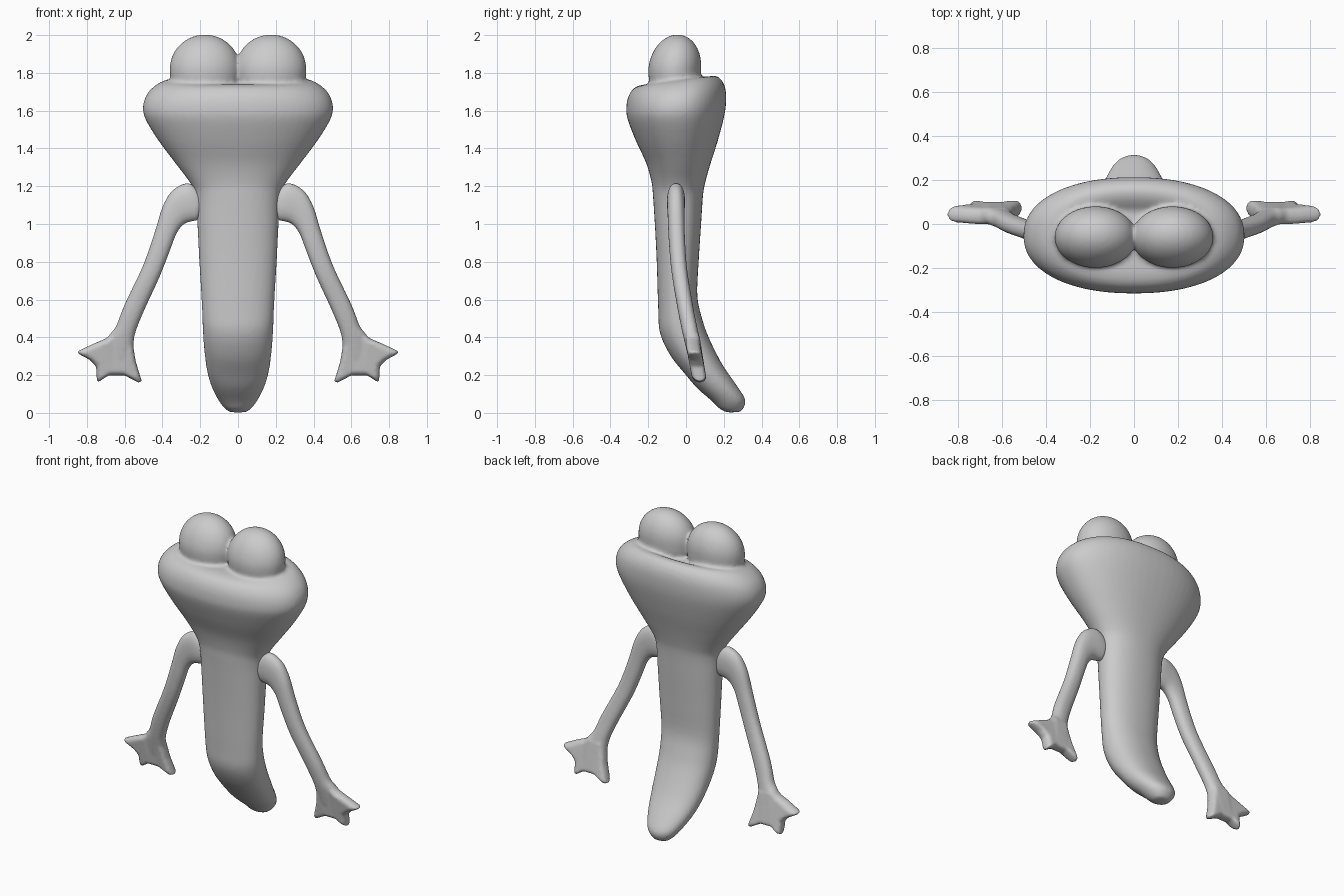
import bpy, bmesh, math
from mathutils import Vector

if "Cube" in bpy.data.objects:
    bpy.data.objects.remove(bpy.data.objects["Cube"])

grey = bpy.data.materials.new("soft grey")
grey.diffuse_color = (0.6, 0.6, 0.6, 1)
grey.use_nodes = True
grey.node_tree.nodes["Principled BSDF"].inputs["Base Color"].default_value = grey.diffuse_color


def spline(rows, steps=4):
    """Catmull-Rom smoothing of a list of number rows."""
    out = []
    for i in range(len(rows) - 1):
        p0, p1 = rows[max(i - 1, 0)], rows[i]
        p2, p3 = rows[i + 1], rows[min(i + 2, len(rows) - 1)]
        for s in range(steps):
            t = s / steps
            out.append([0.5 * (2 * b + (c - a) * t + (2 * a - 5 * b + 4 * c - d) * t * t
                               + (3 * b - a - 3 * c + d) * t ** 3)
                        for a, b, c, d in zip(p0, p1, p2, p3)])
    return out + [list(rows[-1])]


def loft(bm, sections, power=2.0, n=40):
    """Closed tube through sections (end a, end b, sideways half axis)."""
    rings = []
    for a, b, side in sections:
        mid, half = (a + b) / 2, (a - b) / 2
        ring = []
        for k in range(n):
            t = 2 * math.pi * k / n
            c, s = math.cos(t), math.sin(t)
            c = math.copysign(abs(c) ** (2 / power), c)
            s = math.copysign(abs(s) ** (2 / power), s)
            ring.append(bm.verts.new(mid + half * c + side * s))
        rings.append(ring)
    for r, q in zip(rings, rings[1:]):
        for k in range(n):
            j = (k + 1) % n
            bm.faces.new((r[k], r[j], q[j], q[k]))
    bm.faces.new(rings[0][::-1])
    bm.faces.new(rings[-1])


def finish(bm, name, voxel, smooth, mirror=False):
    """Fuse the overlapping pieces into one smooth skin."""
    bmesh.ops.recalc_face_normals(bm, faces=bm.faces)
    mesh = bpy.data.meshes.new(name)
    bm.to_mesh(mesh)
    bm.free()
    mesh.materials.append(grey)
    ob = bpy.data.objects.new(name, mesh)
    bpy.context.collection.objects.link(ob)
    m = ob.modifiers.new("fuse", 'REMESH')
    m.mode, m.voxel_size, m.use_smooth_shade = 'VOXEL', voxel, True
    m = ob.modifiers.new("soften", 'SMOOTH')
    m.factor, m.iterations = 0.5, smooth
    if mirror:
        m = ob.modifiers.new("mirror", 'MIRROR')
        m.use_mirror_merge = False
    return ob


# body and head: half width, front y, front z, back y, back z
body = [
    (.045, .22, .002, .29, .005), (.075, .18, .02, .312, .04),
    (.105, .14, .06, .31, .08), (.14, .06, .13, .265, .15),
    (.165, 0, .20, .19, .26), (.18, -.08, .30, .12, .40),
    (.187, -.137, .42, .085, .50), (.192, -.147, .55, .06, .62),
    (.205, -.155, .80, .067, .80), (.215, -.165, 1.0, .08, 1.0),
    (.225, -.175, 1.15, .09, 1.15), (.255, -.182, 1.22, .102, 1.22),
    (.33, -.21, 1.32, .13, 1.32), (.42, -.265, 1.44, .168, 1.44),
    (.49, -.308, 1.55, .20, 1.56), (.503, -.316, 1.61, .212, 1.64),
    (.48, -.307, 1.67, .21, 1.71), (.43, -.28, 1.715, .19, 1.76),
    (.375, -.24, 1.735, .155, 1.785), (.32, -.19, 1.74, .11, 1.775),
    (.26, -.12, 1.74, .06, 1.74)]
bm = bmesh.new()
loft(bm, [(Vector((0, yf, zf)), Vector((0, yb, zb)), Vector((w, 0, 0)))
          for w, yf, zf, yb, zb in spline(body)], power=2.2, n=56)

# bulging eyes, stretched downwards into the head
for sx in (-1, 1):
    ball = bmesh.ops.create_uvsphere(bm, u_segments=40, v_segments=24, radius=1)
    for v in ball["verts"]:
        x, y, z = v.co
        v.co = (sx * .175 + x * .187, -.06 + y * .14 + (.015 * z if z > 0 else 0),
                1.82 + z * (.183 if z > 0 else .25))
finish(bm, "body_and_head", 0.012, 5)

# arm: outer edge x, z, inner edge x, z, centre y, half thickness
arm = [
    (.20, 1.17, .20, 1.05, -.05, .04), (.235, 1.205, .215, 1.02, -.052, .046),
    (.28, 1.215, .24, 1.015, -.053, .048), (.35, 1.175, .285, 1.0, -.053, .046),
    (.40, 1.09, .325, .95, -.052, .044), (.44, .96, .36, .86, -.048, .043),
    (.503, .78, .415, .72, -.035, .042), (.60, .575, .50, .535, -.003, .042),
    (.645, .46, .545, .42, .02, .042), (.685, .40, .555, .345, .035, .041),
    (.68, .30, .57, .27, .05, .036)]
bm = bmesh.new()
loft(bm, [(Vector((xo, y, zo)), Vector((xi, y, zi)), Vector((0, t, 0)))
          for xo, zo, xi, zi, y, t in spline(arm)], power=2.3)

# webbed hand with three pointed fingers, leaning backwards
outline = [(.66, .43), (.70, .395), (.77, .365), (.855, .325), (.845, .312),
           (.785, .28), (.752, .245), (.748, .165), (.735, .165), (.685, .198),
           (.60, .198), (.525, .158), (.508, .165), (.54, .27), (.555, .36), (.57, .42)]


def hand_point(x, z, offset):
    return Vector((x, .035 + max(0, .37 - z) * .19 + offset, z))


layers = []
for shrink, off in ((.80, -.038), (.95, -.026), (1, 0), (.95, .026), (.80, .038)):
    layers.append([bm.verts.new(hand_point(.64 + (x - .64) * shrink,
                                           .29 + (z - .29) * shrink, off))
                   for x, z in outline])
for r, q in zip(layers, layers[1:]):
    for k in range(len(outline)):
        j = (k + 1) % len(outline)
        bm.faces.new((r[k], r[j], q[j], q[k]))
caps = [bm.faces.new(layers[0][::-1]), bm.faces.new(layers[-1])]
bmesh.ops.triangulate(bm, faces=caps)
finish(bm, "arms_and_hands", 0.008, 5, mirror=True)
